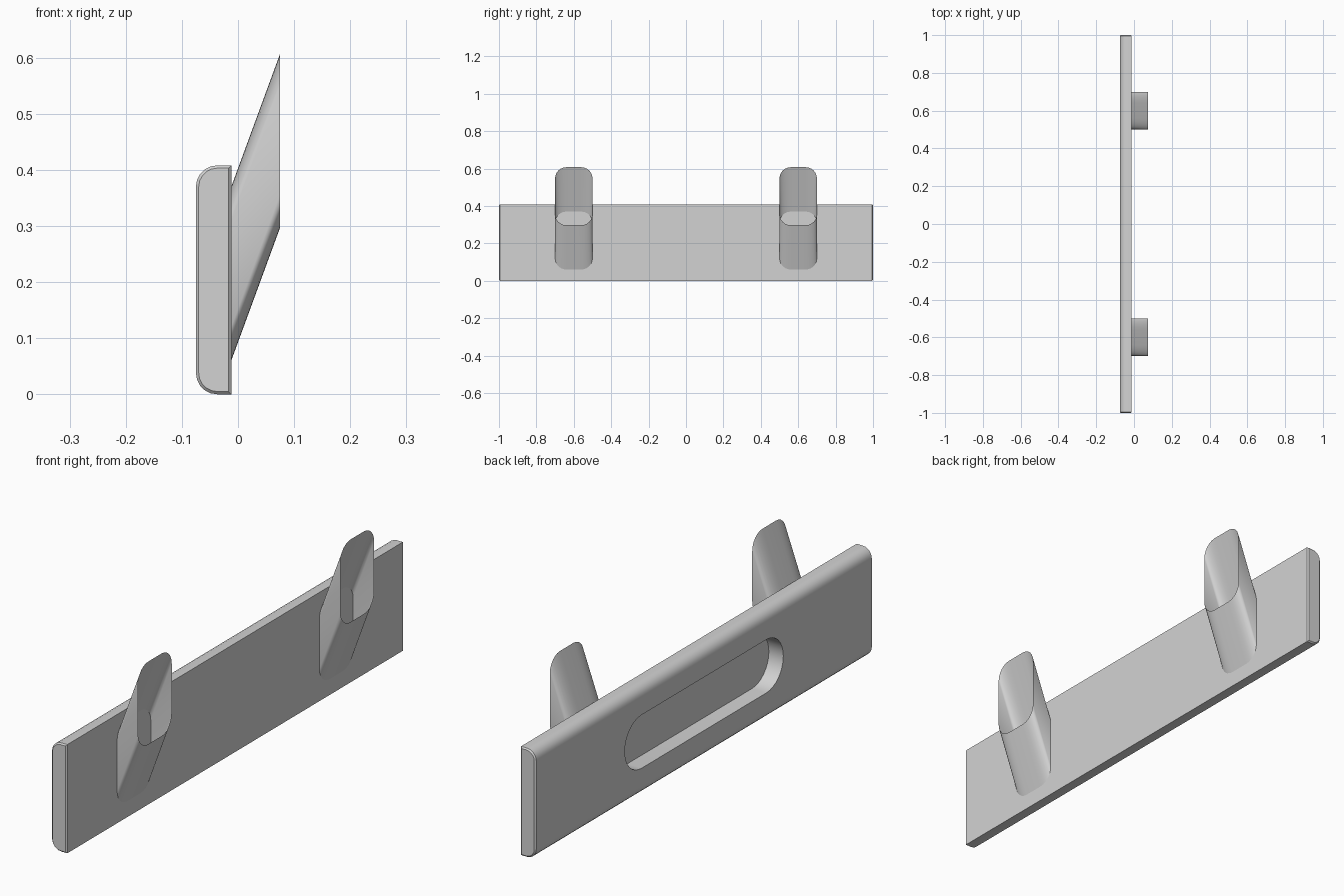
import bpy, bmesh, math

if "Cube" in bpy.data.objects:
    bpy.data.objects.remove(bpy.data.objects["Cube"])

grey = bpy.data.materials.new("light grey")
grey.diffuse_color = (0.65, 0.65, 0.65, 1)
grey.use_nodes = True
grey.node_tree.nodes["Principled BSDF"].inputs["Base Color"].default_value = grey.diffuse_color


def arc(cx, cy, r, a0, a1, n):
    """Points of an arc, angles in degrees."""
    pts = []
    for i in range(n + 1):
        a = math.radians(a0 + (a1 - a0) * i / n)
        pts.append((cx + r * math.cos(a), cy + r * math.sin(a)))
    return pts


def loft(name, rings, caps=True):
    """Join matching closed rings of 3D points with quads."""
    bm = bmesh.new()
    rows = [[bm.verts.new(p) for p in ring] for ring in rings]
    n = len(rows[0])
    for a, b in zip(rows, rows[1:]):
        for i in range(n):
            j = (i + 1) % n
            bm.faces.new((a[i], a[j], b[j], b[i]))
    if caps:
        bm.faces.new(rows[0][::-1])
        bm.faces.new(rows[-1])
    bmesh.ops.recalc_face_normals(bm, faces=bm.faces)
    mesh = bpy.data.meshes.new(name)
    bm.to_mesh(mesh)
    bm.free()
    mesh.materials.append(grey)
    obj = bpy.data.objects.new(name, mesh)
    bpy.context.collection.objects.link(obj)
    return obj


def activate(obj):
    bpy.ops.object.select_all(action='DESELECT')
    obj.select_set(True)
    bpy.context.view_layer.objects.active = obj


def smooth(obj):
    activate(obj)
    bpy.ops.object.shade_smooth_by_angle(angle=math.radians(32))


# Back plate: rounded on the -x side, with small chamfers at both ends
X0, X1, H, R = -0.075, -0.012, 0.408, 0.038


def plate_ring(y, d):
    r = R - d
    pts = [(X1 - d, d), (X1 - d, H - d)]
    pts += arc(X0 + R, H - R, r, 90, 180, 5)
    pts += arc(X0 + R, R, r, 180, 270, 5)
    return [(x, y, z) for x, z in pts]


plate = loft("mounting_plate", [plate_ring(-1, 0.005), plate_ring(-0.995, 0),
                                plate_ring(0.995, 0), plate_ring(1, 0.005)])

# Long round-ended slot sunk into the rounded side
slot = arc(0.37, H / 2, 0.1, -90, 90, 16) + arc(-0.37, H / 2, 0.1, 90, 270, 16)
cutter = loft("slot_cutter", [[(x, y, z) for y, z in slot] for x in (-0.2, -0.015)])
cutter.hide_render = True
cut = plate.modifiers.new("slot", 'BOOLEAN')
cut.operation = 'DIFFERENCE'
cut.solver = 'EXACT'
cut.object = cutter
activate(plate)
bpy.ops.object.modifier_apply(modifier="slot")
bpy.data.objects.remove(cutter)
smooth(plate)

# Slanted hollow pegs, open at the upright outer end
for side, yc in (("front", -0.6), ("back", 0.6)):
    hw, hh, r = 0.1, 0.155, 0.06
    prof = []
    for sy, sz, a in ((1, 1, 0), (-1, 1, 90), (-1, -1, 180), (1, -1, 270)):
        prof += arc(sy * (hw - r), sz * (hh - r), r, a, a + 90, 6)
    peg = loft(side + "_peg", [[(x, yc + y, zc + z) for y, z in prof]
                               for x, zc in ((X1, 0.215), (0.075, 0.452))], caps=False)
    smooth(peg)
